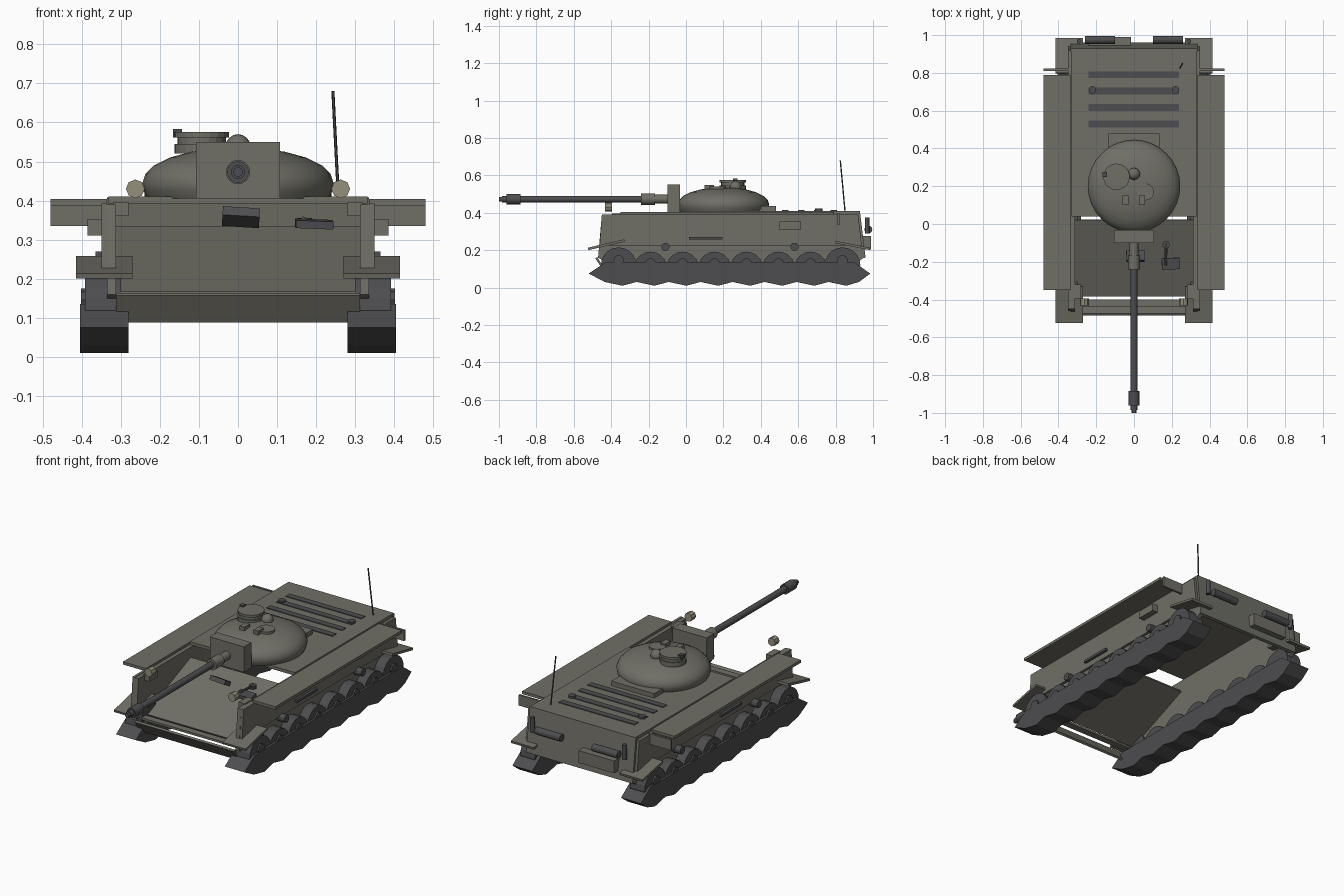
import bpy, bmesh, math
from mathutils import Vector

if "Cube" in bpy.data.objects:
    bpy.data.objects.remove(bpy.data.objects["Cube"])


def make_mat(name, c):
    m = bpy.data.materials.new(name)
    m.diffuse_color = (*c, 1)
    m.use_nodes = True
    m.node_tree.nodes["Principled BSDF"].inputs["Base Color"].default_value = m.diffuse_color
    return m


HULL = make_mat("hull_paint", (0.16, 0.157, 0.132))
DARK = make_mat("dark_metal", (0.075, 0.075, 0.08))
LAMP = make_mat("lamp", (0.3, 0.28, 0.2))


def finish(bm, name, mat):
    bmesh.ops.recalc_face_normals(bm, faces=bm.faces)
    me = bpy.data.meshes.new(name)
    bm.to_mesh(me)
    bm.free()
    ob = bpy.data.objects.new(name, me)
    bpy.context.collection.objects.link(ob)
    me.materials.append(mat)
    return ob


def box(name, x, y, z, mat=HULL, rot=(0, 0, 0)):
    """Box from (min, max) ranges, rotated about its own centre."""
    bm = bmesh.new()
    bmesh.ops.create_cube(bm, size=1)
    r = (x, y, z)
    for v in bm.verts:
        v.co = Vector([v.co[i] * (r[i][1] - r[i][0]) for i in range(3)])
    ob = finish(bm, name, mat)
    ob.location = [(a + b) / 2 for a, b in r]
    ob.rotation_euler = rot
    return ob


def rod(name, p, q, r, mat=HULL, n=16):
    """Cylinder between two points."""
    p, q = Vector(p), Vector(q)
    bm = bmesh.new()
    bmesh.ops.create_cone(bm, cap_ends=True, segments=n, radius1=r, radius2=r, depth=(q - p).length)
    ob = finish(bm, name, mat)
    ob.location = (p + q) / 2
    ob.rotation_mode = 'QUATERNION'
    ob.rotation_quaternion = (q - p).to_track_quat('Z', 'Y')
    return ob


def profile(name, pts, x0, x1, mat=HULL):
    """Side outline (y, z) extruded across x."""
    bm = bmesh.new()
    f = bm.faces.new([bm.verts.new((x0, y, z)) for y, z in pts])
    g = bmesh.ops.extrude_face_region(bm, geom=[f])
    bmesh.ops.translate(bm, vec=(x1 - x0, 0, 0), verts=[v for v in g["geom"] if isinstance(v, bmesh.types.BMVert)])
    return finish(bm, name, mat)


def plate(name, a, b, t, x0, x1, mat=HULL):
    """Sloping plate between two (y, z) points."""
    (ay, az), (by, bz) = a, b
    l = math.hypot(by - ay, bz - az)
    ny, nz = -(bz - az) / l * t, (by - ay) / l * t
    return profile(name, [a, b, (by - ny, bz - nz), (ay - ny, az - nz)], x0, x1, mat)


def smooth(ob, angle=40):
    bpy.ops.object.select_all(action='DESELECT')
    ob.select_set(True)
    bpy.context.view_layer.objects.active = ob
    bpy.ops.object.shade_smooth_by_angle(angle=math.radians(angle))


wheels = [-0.36 + i * 0.171 for i in range(8)]

# track outline: flat top, pointed ends, scalloped bottom
track = [(-0.52, 0.075), (-0.43, 0.135), (0.90, 0.135), (0.985, 0.075), (0.925, 0.03)]
for i in range(7, -1, -1):
    track += [(wheels[i] + 0.02, 0.01), (wheels[i] - 0.075, 0.03)]

for s, side in ((-1, "left"), (1, "right")):
    def X(a, b):
        return sorted((s * a, s * b))

    # hull sides
    profile(f"hull_side_{side}", [(-0.45, 0.39), (-0.47, 0.16), (-0.40, 0.12), (0.90, 0.12), (0.95, 0.16), (0.92, 0.39)],
            s * 0.312, s * 0.335)
    profile(f"upper_side_{side}", [(-0.45, 0.392), (-0.462, 0.225), (0.94, 0.225), (0.92, 0.392)], s * 0.335, s * 0.35)
    # fender shelf, rear flap and mudguards
    box(f"fender_{side}", X(0.335, 0.48), (-0.35, 0.79), (0.388, 0.404))
    box(f"rear_flap_{side}", X(0.34, 0.48), (0.81, 0.822), (0.335, 0.395))
    plate(f"front_mudguard_{side}", (-0.525, 0.213), (-0.33, 0.258), 0.013, s * 0.27, s * 0.415)
    plate(f"rear_mudguard_{side}", (0.80, 0.25), (0.985, 0.213), 0.013, s * 0.27, s * 0.415)
    # running gear
    profile(f"track_{side}", track, s * 0.28, s * 0.405, DARK)
    for i, y in enumerate(wheels):
        big = i in (0, 7)
        r, z = (0.095, 0.12) if big else (0.088, 0.104)
        rod(f"wheel_{side}_{i}", (s * 0.30, y, z), (s * 0.392, y, z), r, DARK, 20)
        rod(f"hub_{side}_{i}", (s * 0.39, y, z + 0.025), (s * 0.402, y, z + 0.025), 0.03, DARK, 8)
    for i, y in enumerate((-0.11, 0.58)):
        rod(f"roller_{side}_{i}", (s * 0.33, y, 0.218), (s * 0.385, y, 0.218), 0.022, DARK, 12)
    # stowage on the side
    box(f"side_box_{side}", X(0.35, 0.385), (0.5, 0.615), (0.31, 0.353))
    box(f"side_bar_{side}", X(0.35, 0.365), (0.015, 0.195), (0.256, 0.27), DARK)
    # lamps
    rod(f"headlight_{side}", (s * 0.263, -0.432, 0.43), (s * 0.263, -0.395, 0.43), 0.024, LAMP, 8)
    box(f"lamp_bracket_{side}", X(0.28, 0.32), (-0.395, -0.32), (0.36, 0.395))
    # rear pipes
    rod(f"exhaust_{side}", (s * 0.10, 0.975, 0.31), (s * 0.26, 0.975, 0.31), 0.021, DARK)
    rod(f"rear_canister_{side}", (s * 0.29, 0.968, 0.29), (s * 0.29, 0.968, 0.375), 0.012, DARK, 12)
    # deck caps
    rod(f"deck_cap_{side}", (s * 0.22, 0.71, 0.41), (s * 0.22, 0.71, 0.422), 0.02, DARK, 12)

# hull plates
plate("front_glacis", (-0.385, 0.165), (0.02, 0.333), 0.012, -0.312, 0.312)
plate("lower_front_plate", (-0.475, 0.163), (-0.43, 0.095), 0.012, -0.312, 0.312)
box("front_lip", (-0.312, 0.312), (-0.44, -0.40), (0.155, 0.167))
box("engine_deck", (-0.332, 0.332), (0.04, 0.93), (0.392, 0.41))
plate("rear_plate", (0.93, 0.408), (0.96, 0.16), 0.02, -0.335, 0.335)
box("rear_box", (-0.24, -0.015), (0.94, 0.99), (0.205, 0.275))
for i in range(4):
    y = 0.53 + i * 0.0867
    box(f"louver_{i}", (-0.24, 0.237), (y - 0.018, y + 0.018), (0.408, 0.414), DARK)
rod("antenna", (0.257, 0.85, 0.41), (0.243, 0.825, 0.68), 0.004, DARK, 6)

# driver hatches and bow gun
box("driver_hatch", (-0.04, 0.055), (-0.20, -0.14), (0.345, 0.37), DARK, (-0.5, 0.06, 0))
box("bow_hatch", (0.147, 0.243), (-0.24, -0.18), (0.33, 0.35), DARK, (0.08, 0.04, 0.05))
rod("bow_gun_mount", (0.17, -0.11, 0.335), (0.17, -0.11, 0.355), 0.02, DARK, 10)
rod("bow_gun", (0.17, -0.1, 0.35), (0.168, -0.22, 0.352), 0.007, DARK, 8)

# turret dome
bm = bmesh.new()
prof = [(0.232, 0.405), (0.242, 0.425), (0.245, 0.445), (0.237, 0.468), (0.215, 0.49), (0.175, 0.51),
        (0.12, 0.525), (0.06, 0.533), (0, 0.536)]
verts = [bm.verts.new((r, 0.2, z)) for r, z in prof]
edges = [bm.edges.new(e) for e in zip(verts, verts[1:])]
bmesh.ops.spin(bm, geom=verts + edges, cent=(0, 0.2, 0), axis=(0, 0, 1), angle=2 * math.pi, steps=32)
bmesh.ops.remove_doubles(bm, verts=bm.verts, dist=1e-4)
bmesh.ops.holes_fill(bm, edges=bm.edges)
smooth(finish(bm, "turret", HULL))
box("turret_bustle", (-0.135, 0.135), (0.36, 0.48), (0.405, 0.436))
box("mantlet", (-0.107, 0.107), (-0.1, -0.033), (0.405, 0.55))

# main gun
for name, y0, y1, r, m in (("gun_collar", -0.17, -0.09, 0.024, HULL), ("gun_sleeve", -0.24, -0.165, 0.031, HULL),
                           ("gun_barrel", -0.9, -0.23, 0.018, DARK), ("muzzle_brake", -0.96, -0.885, 0.028, DARK),
                           ("muzzle_neck", -0.985, -0.955, 0.018, DARK), ("muzzle_tip", -1.0, -0.98, 0.012, DARK)):
    smooth(rod(name, (0, y0, 0.473), (0, y1, 0.473), r, m))

# turret roof fittings
for i, (z0, z1, r) in enumerate(((0.52, 0.545, 0.07), (0.545, 0.562, 0.062), (0.562, 0.575, 0.07))):
    rod(f"cupola_{i}", (-0.093, 0.25, z0), (-0.093, 0.25, z1), r, HULL, 20)
box("cupola_sight", (-0.167, -0.143), (0.25, 0.275), (0.562, 0.583), DARK)
rod("loader_hatch", (0.06, 0.17, 0.52), (0.06, 0.17, 0.54), 0.045, HULL, 20)
for i, x in enumerate((-0.045, 0.042)):
    box(f"periscope_{i}", (x - 0.015, x + 0.015), (0.1, 0.15), (0.515, 0.549))
bm = bmesh.new()
bmesh.ops.create_uvsphere(bm, u_segments=16, v_segments=8, radius=0.032)
vent = finish(bm, "roof_vent", HULL)
vent.location = (0, 0.265, 0.538)
smooth(vent)
